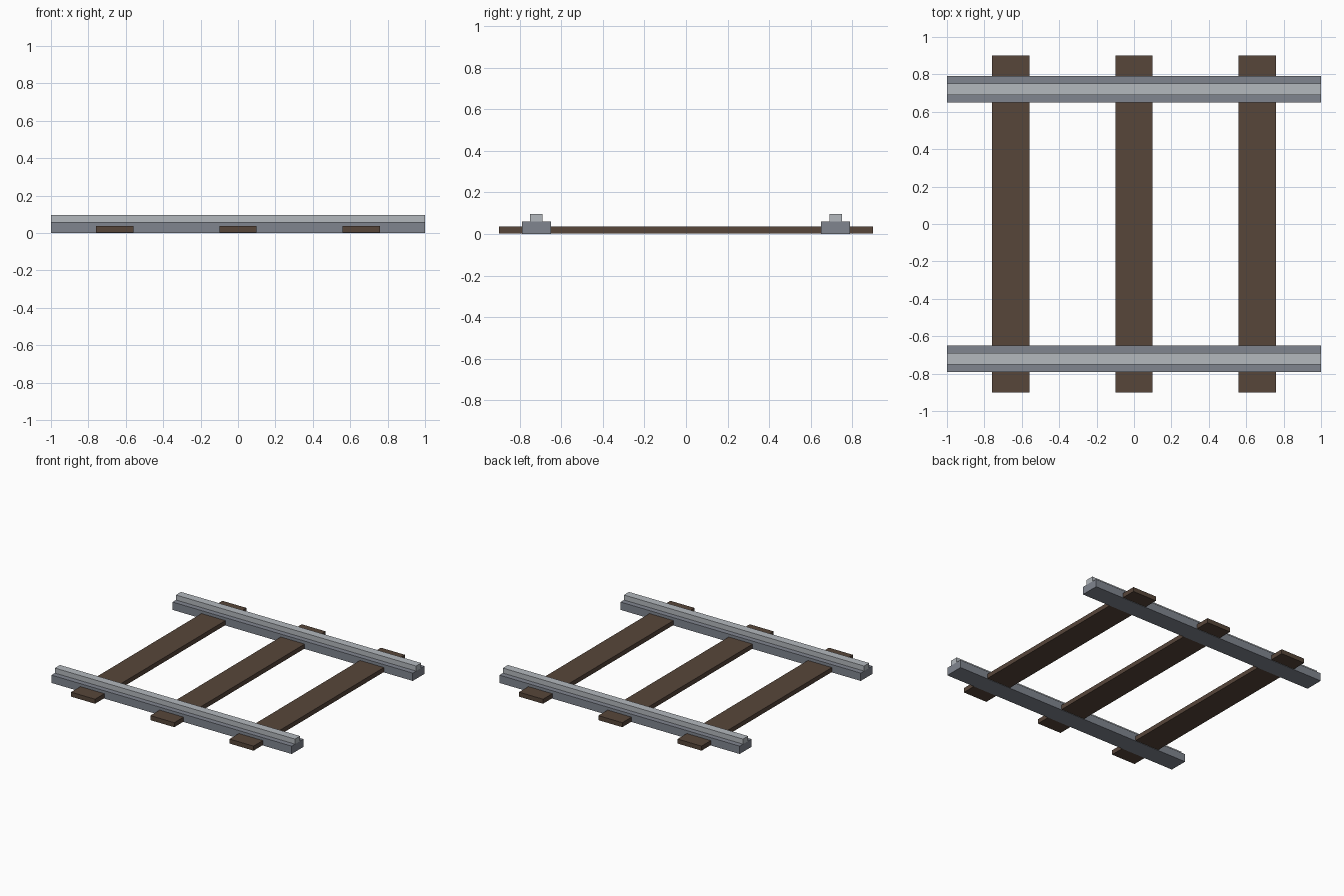
import bpy

cube = bpy.data.objects.get("Cube")
if cube:
    bpy.data.objects.remove(cube, do_unlink=True)


def make_material(name, rgb):
    mat = bpy.data.materials.new(name)
    mat.use_nodes = True
    color = (*rgb, 1.0)
    mat.diffuse_color = color
    mat.node_tree.nodes["Principled BSDF"].inputs["Base Color"].default_value = color
    return mat


def make_box(name, low, high, mat):
    center = [(a + b) / 2 for a, b in zip(low, high)]
    size = [b - a for a, b in zip(low, high)]
    bpy.ops.mesh.primitive_cube_add(size=1, location=center)
    obj = bpy.context.object
    obj.name = name
    obj.scale = size
    bpy.ops.object.transform_apply(location=False, rotation=False, scale=True)
    obj.data.materials.append(mat)
    return obj


wood = make_material("dark brown wood", (0.095, 0.061, 0.042))
steel = make_material("grey steel", (0.216, 0.235, 0.275))
bright_steel = make_material("light worn steel", (0.451, 0.479, 0.509))

# Wooden cross ties
for label, x in (("right", -0.66), ("middle", 0.0), ("left", 0.66)):
    make_box(f"{label}_tie", (x - 0.1, -0.9, 0.003), (x + 0.1, 0.9, 0.037), wood)

# Rails: wide base with a narrow running head
for label, y in (("front", -0.72), ("back", 0.72)):
    make_box(f"{label}_rail_base", (-1, y - 0.07, 0), (1, y + 0.07, 0.059), steel)
    make_box(f"{label}_rail_head", (-1, y - 0.03, 0.059), (1, y + 0.03, 0.097), bright_steel)
